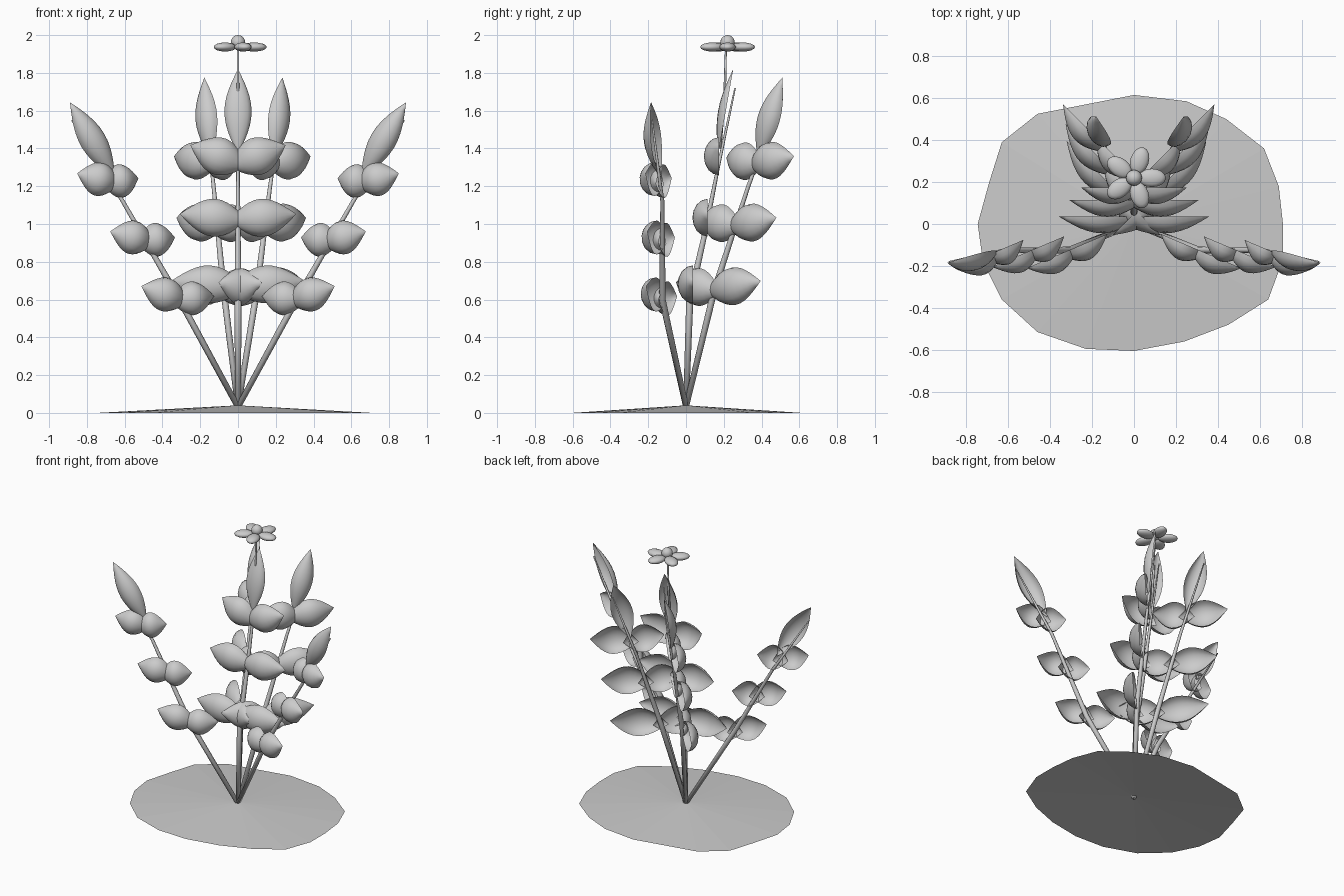
import bpy, bmesh, math
from mathutils import Vector, Matrix

if "Cube" in bpy.data.objects:
    bpy.data.objects.remove(bpy.data.objects["Cube"])

grey = bpy.data.materials.new("plain grey")
grey.diffuse_color = (0.6, 0.6, 0.6, 1)
grey.use_nodes = True
grey.node_tree.nodes["Principled BSDF"].inputs["Base Color"].default_value = grey.diffuse_color


def finish(bm, name, smooth=True):
    me = bpy.data.meshes.new(name)
    for f in bm.faces:
        f.smooth = smooth
    bm.to_mesh(me)
    bm.free()
    me.materials.append(grey)
    ob = bpy.data.objects.new(name, me)
    bpy.context.collection.objects.link(ob)
    return ob


def tube(name, pts, radii, sides=8):
    """Tapered tube through the given points."""
    bm = bmesh.new()
    pts = [Vector(p) for p in pts]
    rings = []
    for i, p in enumerate(pts):
        d = (pts[min(i + 1, len(pts) - 1)] - pts[max(i - 1, 0)]).normalized()
        a = d.cross(Vector((0, 1, 0))).normalized()
        b = d.cross(a)
        rings.append([bm.verts.new(p + radii[i] * (a * math.cos(t) + b * math.sin(t)))
                      for t in (2 * math.pi * k / sides for k in range(sides))])
    for r0, r1 in zip(rings, rings[1:]):
        for k in range(sides):
            n = (k + 1) % sides
            bm.faces.new((r0[k], r0[n], r1[n], r1[k]))
    bm.faces.new(rings[0][::-1])
    bm.faces.new(rings[-1])
    bmesh.ops.recalc_face_normals(bm, faces=bm.faces)
    return finish(bm, name)


def add_leaf(bm, base, tip, normal, w, d, nu=12, nv=8):
    """Cupped pointed leaf, bulging towards normal."""
    base, tip, normal = Vector(base), Vector(tip), Vector(normal)
    axis = tip - base
    ax = axis.normalized()
    normal = (normal - ax * normal.dot(ax)).normalized()
    side = ax.cross(normal)
    grid = []
    for i in range(nu + 1):
        u = i / nu
        f = math.sin(math.pi * u)
        grid.append([bm.verts.new(base + axis * u
                                  + side * w * f * math.sin(t)
                                  + normal * d * f * math.cos(t))
                     for t in (math.pi * (j / nv - 0.5) for j in range(nv + 1))])
    for i in range(nu):
        for j in range(nv):
            bm.faces.new((grid[i][j], grid[i][j + 1], grid[i + 1][j + 1], grid[i + 1][j]))


def at_height(pts, z):
    for p, q in zip(pts, pts[1:]):
        if p[2] <= z <= q[2]:
            return Vector(p).lerp(Vector(q), (z - p[2]) / (q[2] - p[2]))


def branch(name, pts, yaw, pairs, tip, w, d):
    """Stem with leaf pairs; pairs = (z, right length, left length, right rise, left rise)."""
    n = len(pts)
    tube(name + "_stem", pts, [0.015] + [0.024 - 0.02 * i / (n - 1) for i in range(1, n)])
    a = math.radians(yaw)
    out = Vector((math.cos(a), math.sin(a), 0))
    normal = Vector((math.sin(a), -math.cos(a), 0))
    bm = bmesh.new()
    for z, lr, ll, er, el in pairs:
        p = at_height(pts, z)
        for s, length, rise in ((1, lr, er), (-1, ll, el)):
            e = math.radians(rise)
            ax = out * s * math.cos(e) + Vector((0, 0, math.sin(e)))
            add_leaf(bm, p - ax * 0.055, p + ax * length, normal, w, d)
    add_leaf(bm, tip[0], tip[1], normal, 0.072, tip[2])
    bmesh.ops.remove_doubles(bm, verts=bm.verts, dist=1e-5)
    finish(bm, name + "_leaves")


# central branch
branch("centre",
       [(0, 0, 0.03), (0, 0.02, 0.6), (0, 0.10, 0.95), (0, 0.17, 1.3), (0, 0.26, 1.72)], 0,
       [(0.67, 0.36, 0.36, 4, 4), (1.02, 0.31, 0.31, 6, 6), (1.32, 0.27, 0.27, 21, 21)],
       ((0, 0.17, 1.37), (0, 0.25, 1.82), 0.04), 0.1, 0.08)

# back branches, slightly uneven left and right
for name, s, k in (("back_right", 1, 1.0), ("back_left", -1, 0.76)):
    pairs = [(0.65, 0.35, 0.29, 8, 8), (0.99, 0.31, 0.26, 8, 8), (1.32, 0.28, 0.23, 8, 8)]
    if s < 0:
        pairs = [(z, b, a, f, e) for z, a, b, e, f in pairs]
    branch(name,
           [(0, 0, 0.03), (s * 0.1 * k, 0.15, 0.65), (s * 0.17 * k, 0.33, 1.2),
            (s * 0.24 * k, 0.51, 1.68)], s * 45, pairs,
           ((s * 0.185 * k, 0.38, 1.34), (s * 0.235 * k, 0.51, 1.775), 0.06), 0.1, 0.08)

# spreading front branches
for name, s in (("front_right", 1), ("front_left", -1)):
    pairs = [(0.6, 0.23, 0.2, 18, 5), (0.91, 0.21, 0.17, 14, 6), (1.22, 0.2, 0.16, 14, 8)]
    if s < 0:
        pairs = [(z, b, a, f, e) for z, a, b, e, f in pairs]
    branch(name,
           [(0, 0, 0.03), (s * 0.31, -0.125, 0.6), (s * 0.61, -0.125, 1.12),
            (s * 0.88, -0.18, 1.55)], -s * 23, pairs,
           ((s * 0.65, -0.13, 1.24), (s * 0.89, -0.185, 1.645), 0.065), 0.09, 0.08)

# flower on its thin stalk
tube("flower_stalk", [(0, 0.18, 1.4), (0, 0.205, 1.7), (0, 0.212, 1.95)], [0.008, 0.007, 0.005])
bm = bmesh.new()
for k in range(5):
    m = (Matrix.Translation((0, 0.22, 1.937)) @ Matrix.Rotation(math.radians(72 * k), 4, 'Z')
         @ Matrix.Translation((0.085, 0, 0)) @ Matrix.Diagonal((0.067, 0.044, 0.024, 1)))
    bmesh.ops.create_uvsphere(bm, u_segments=16, v_segments=8, radius=1, matrix=m)
finish(bm, "flower_petals")
bm = bmesh.new()
bmesh.ops.create_uvsphere(bm, u_segments=16, v_segments=10, radius=0.038,
                          matrix=Matrix.Translation((0, 0.22, 1.962)))
finish(bm, "flower_centre")

# irregular low mound
rim = [(0, .615), (.25, .585), (.44, .50), (.62, .36), (.69, .18), (.71, 0), (.71, -.17),
       (.64, -.36), (.45, -.48), (.24, -.56), (0, -.605), (-.23, -.595), (-.46, -.515),
       (-.63, -.36), (-.72, -.18), (-.745, 0), (-.69, .2), (-.63, .39), (-.46, .525)]
bm = bmesh.new()
top = bm.verts.new((0, 0, 0.04))
ring = [bm.verts.new((x, y, 0)) for x, y in rim]
for i, v in enumerate(ring):
    bm.faces.new((top, ring[(i + 1) % len(ring)], v))
finish(bm, "ground_mound", False)
